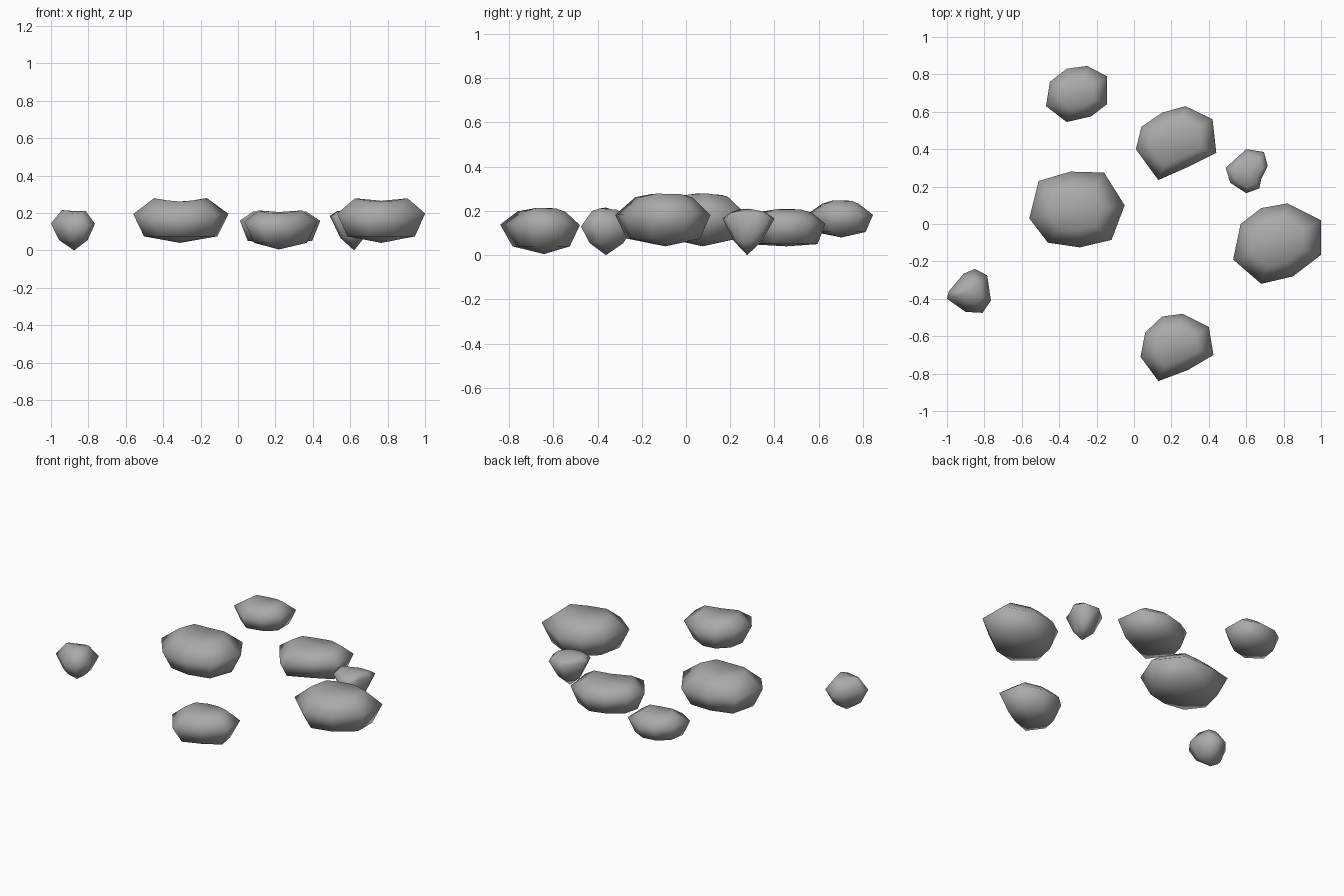
import bpy
import bmesh
import math
from mathutils import Vector

default_cube = bpy.data.objects.get("Cube")
if default_cube:
    bpy.data.objects.remove(default_cube, do_unlink=True)

# One plain stone grey for every rock
stone = bpy.data.materials.new("stone_grey")
stone.use_nodes = True
grey = (0.4, 0.4, 0.4, 1.0)
stone.diffuse_color = grey
stone.node_tree.nodes["Principled BSDF"].inputs["Base Color"].default_value = grey


def rock(name, outline, base, low, waist, rim, dip, low_scale=0.77, rim_scale=0.55, wave=0.01):
    """Faceted pebble: an outline (hundredths) at the waist, smaller rings above and below, dished top."""
    points = [Vector((x, y)) / 100 for x, y in outline]
    centre = sum(points, Vector((0, 0))) / len(points)
    bm = bmesh.new()

    def ring(scale, height, ripple):
        verts = []
        for p in points:
            q = centre + (p - centre) * scale
            angle = math.atan2(p.y - centre.y, p.x - centre.x)
            verts.append(bm.verts.new((q.x, q.y, height + ripple * math.cos(2 * angle))))
        return verts

    rings = [ring(low_scale, low, 0),
             ring(1.0, waist, wave),
             ring(rim_scale, rim - wave, wave)]
    bottom = bm.verts.new((centre.x, centre.y, base))
    top = bm.verts.new((centre.x, centre.y, dip))
    count = len(points)
    for i in range(count):
        j = (i + 1) % count
        for lower, upper in zip(rings, rings[1:]):
            bm.faces.new((lower[i], lower[j], upper[j], upper[i]))
        bm.faces.new((bottom, rings[0][j], rings[0][i]))
        bm.faces.new((top, rings[-1][i], rings[-1][j]))
    bmesh.ops.recalc_face_normals(bm, faces=bm.faces)
    mesh = bpy.data.meshes.new(name)
    bm.to_mesh(mesh)
    bm.free()
    mesh.materials.append(stone)
    mesh.shade_smooth()
    obj = bpy.data.objects.new(name, mesh)
    bpy.context.collection.objects.link(obj)
    return obj


# Large rocks
rock("large_rock_right",
     [(-5, 10), (-16, 27.5), (-34, 28), (-51, 23), (-56, 3), (-46, -10), (-29, -12.5), (-12, -8.5)],
     base=0.04, low=0.075, waist=0.185, rim=0.28, dip=0.255)
rock("large_rock_left",
     [(100, 2), (82, 11), (68, 8.5), (57, 0), (53, -19), (68, -32), (85, -28), (100, -16.5)],
     base=0.04, low=0.075, waist=0.19, rim=0.28, dip=0.265, rim_scale=0.6)

# Medium rocks
rock("medium_rock_back_right",
     [(-14.5, 79), (-25, 84.5), (-36, 83), (-45, 76), (-47, 63), (-36, 54.5), (-23, 57.5), (-14.5, 64)],
     base=0.08, low=0.105, waist=0.19, rim=0.25, dip=0.235)
rock("medium_rock_back_left",
     [(42, 56), (27.5, 63), (15, 59.5), (4, 52), (1, 40), (13, 23.5), (30, 31), (44, 38)],
     base=0.04, low=0.05, waist=0.15, rim=0.21, dip=0.2, low_scale=0.8, rim_scale=0.65)
rock("medium_rock_front",
     [(40, -55), (26, -48), (15, -49.5), (6, -58), (3.5, -71), (13, -84), (29, -78), (42.5, -70)],
     base=0.005, low=0.04, waist=0.145, rim=0.215, dip=0.205, low_scale=0.72, rim_scale=0.6)

# Small pebbles with pointed undersides
rock("small_rock_left",
     [(69.5, 38.5), (60, 40), (49, 30), (51.5, 22), (60, 16.5), (67, 19), (68, 24), (71.5, 31)],
     base=0, low=0.065, waist=0.175, rim=0.21, dip=0.21, low_scale=0.55, rim_scale=0.7)
rock("small_rock_right",
     [(-78.5, -27.5), (-85, -24), (-91, -26.5), (-99, -36), (-100, -40), (-90, -47), (-81, -47.5), (-76.5, -41)],
     base=0, low=0.055, waist=0.135, rim=0.215, dip=0.21, low_scale=0.65, rim_scale=0.55)
